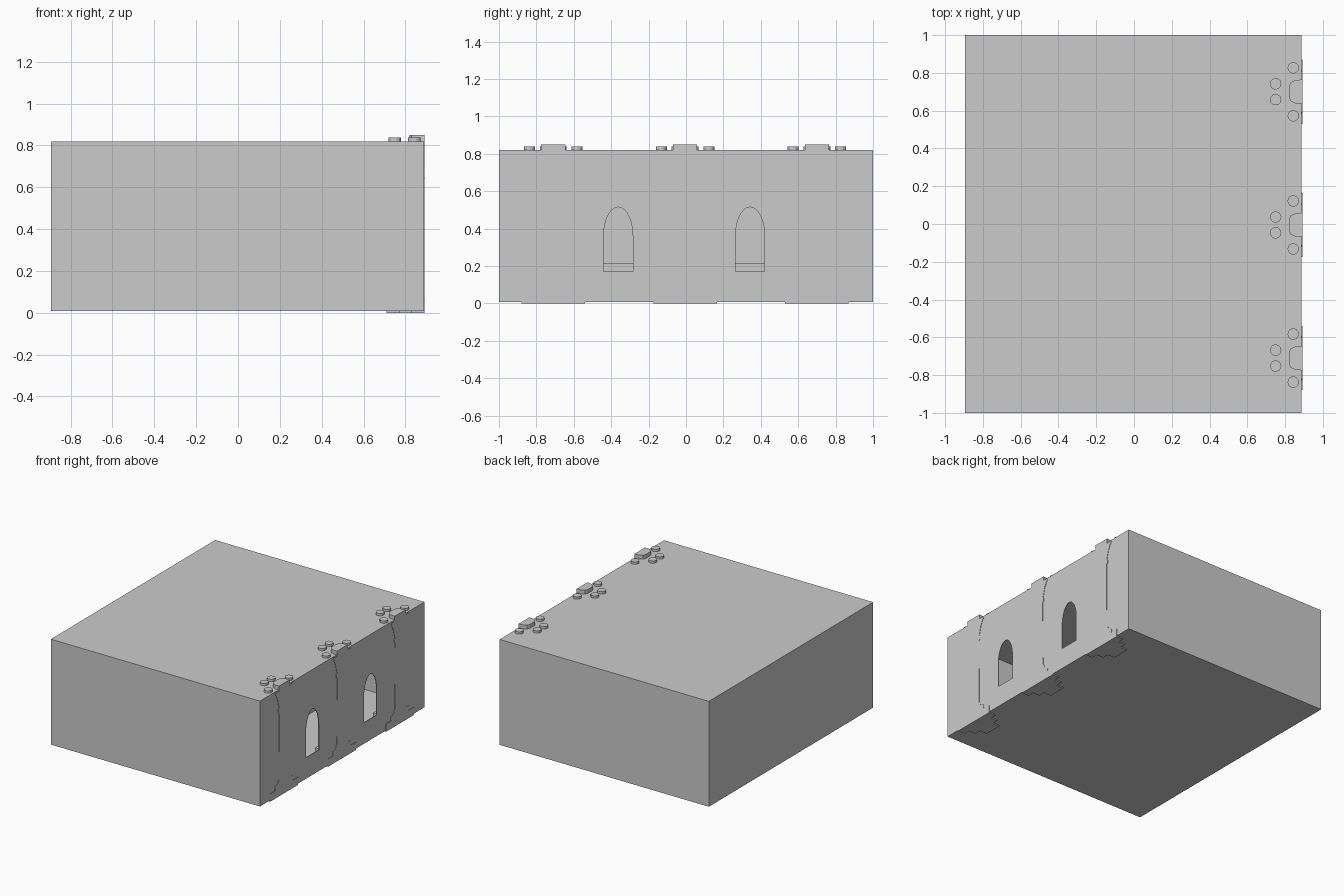
import bpy, bmesh, math

if "Cube" in bpy.data.objects:
    bpy.data.objects.remove(bpy.data.objects["Cube"])

WALL_X = 0.888      # outer face of the windowed wall
BACK_X = 0.891      # flat back of the half columns
CENTRES = (-0.71, -0.005, 0.70)


def make_object(name, bm):
    bmesh.ops.recalc_face_normals(bm, faces=bm.faces)
    mesh = bpy.data.meshes.new(name)
    bm.to_mesh(mesh)
    bm.free()
    ob = bpy.data.objects.new(name, mesh)
    bpy.context.collection.objects.link(ob)
    return ob


def box(name, x0, x1, y0, y1, z0, z1):
    bm = bmesh.new()
    bmesh.ops.create_cube(bm, size=1)
    for v in bm.verts:
        v.co = ((x0 + x1) / 2 + v.co.x * (x1 - x0),
                (y0 + y1) / 2 + v.co.y * (y1 - y0),
                (z0 + z1) / 2 + v.co.z * (z1 - z0))
    return make_object(name, bm)


def extrude(bm, points, offset):
    face = bm.faces.new([bm.verts.new(p) for p in points])
    res = bmesh.ops.extrude_face_region(bm, geom=[face], use_keep_orig=True)
    verts = [g for g in res["geom"] if isinstance(g, bmesh.types.BMVert)]
    bmesh.ops.translate(bm, verts=verts, vec=offset)


def prism(bm, outline, z0, z1):
    extrude(bm, [(x, y, z0) for x, y in outline], (0, 0, z1 - z0))


def half_lathe(bm, cy, profile, sides=12):
    rings = []
    for r, z in profile:
        rings.append([bm.verts.new((BACK_X - r * math.sin(math.pi * i / sides),
                                    cy - r * math.cos(math.pi * i / sides), z))
                      for i in range(sides + 1)])
    for a, b in zip(rings, rings[1:]):
        for i in range(sides):
            bm.faces.new((a[i], a[i + 1], b[i + 1], b[i]))
        bm.faces.new((a[0], b[0], b[-1], a[-1]))
    bm.faces.new(rings[0])
    bm.faces.new(rings[-1])


# hollow hall with two arched windows
hall = box("hall_shell", -0.895, WALL_X, -1, 1, 0.008, 0.82)
cutters = [box("room_cutter", -0.89, WALL_X - 0.005, -0.995, 0.995, 0.013, 0.815)]
for cy in (-0.3625, 0.3425):
    bm = bmesh.new()
    arch = [(0.078, 0.17)]
    arch += [(0.078 * math.cos(math.pi * i / 14), 0.36 + 0.155 * math.sin(math.pi * i / 14))
             for i in range(15)]
    arch += [(-0.078, 0.17)]
    extrude(bm, [(0.8, cy + y, z) for y, z in arch], (0.2, 0, 0))
    cutters.append(make_object("window_cutter", bm))
for c in cutters:
    mod = hall.modifiers.new("cut", "BOOLEAN")
    mod.operation = "DIFFERENCE"
    mod.solver = "EXACT"
    mod.object = c
deps = bpy.context.evaluated_depsgraph_get()
cut_mesh = bpy.data.meshes.new_from_object(hall.evaluated_get(deps))
hall.modifiers.clear()
hall.data = cut_mesh
for c in cutters:
    bpy.data.objects.remove(c)

# low tiers inside, facing the windows
for i in range(4):
    box("inner_step", -0.89, 0.3 - 0.3 * i, -0.99, 0.99, 0.013 + 0.05 * i, 0.063 + 0.05 * i)

for cy in CENTRES:
    # stepped plinth
    bm = bmesh.new()
    side = [(BACK_X, 0.17), (0.83, 0.17), (0.83, 0.12), (0.77, 0.12), (0.77, 0.07), (0.71, 0.07)]
    outline = [(x, cy + y) for x, y in side] + [(x, cy - y) for x, y in reversed(side)]
    prism(bm, outline, 0, 0.06)
    make_object("column_plinth", bm)

    # rounded base, shaft and flaring capital
    bm = bmesh.new()
    half_lathe(bm, cy, [(0.105, 0.06), (0.115, 0.075), (0.105, 0.095), (0.08, 0.1),
                        (0.075, 0.12), (0.062, 0.13), (0.058, 0.64), (0.07, 0.65),
                        (0.07, 0.67), (0.062, 0.68), (0.08, 0.75), (0.11, 0.81)])
    shaft = make_object("half_column", bm)
    for o in bpy.context.selected_objects:
        o.select_set(False)
    bpy.context.view_layer.objects.active = shaft
    shaft.select_set(True)
    bpy.ops.object.shade_smooth_by_angle(angle=math.radians(35))

    # four scroll discs through the roof
    bm = bmesh.new()
    for x, dy in ((0.75, 0.042), (0.843, 0.127)):
        for s in (-1, 1):
            disc = [(x + 0.03 * math.cos(math.tau * i / 14),
                     cy + s * dy + 0.03 * math.sin(math.tau * i / 14)) for i in range(14)]
            prism(bm, disc, 0.76, 0.838)
    make_object("capital_scrolls", bm)

    # central capital block
    bm = bmesh.new()
    half = [(BACK_X, 0.065), (0.855, 0.062), (0.83, 0.05), (0.82, 0.03)]
    outline = [(x, cy + y) for x, y in half] + [(x, cy - y) for x, y in reversed(half)]
    prism(bm, outline, 0.78, 0.85)
    make_object("capital_block", bm)
